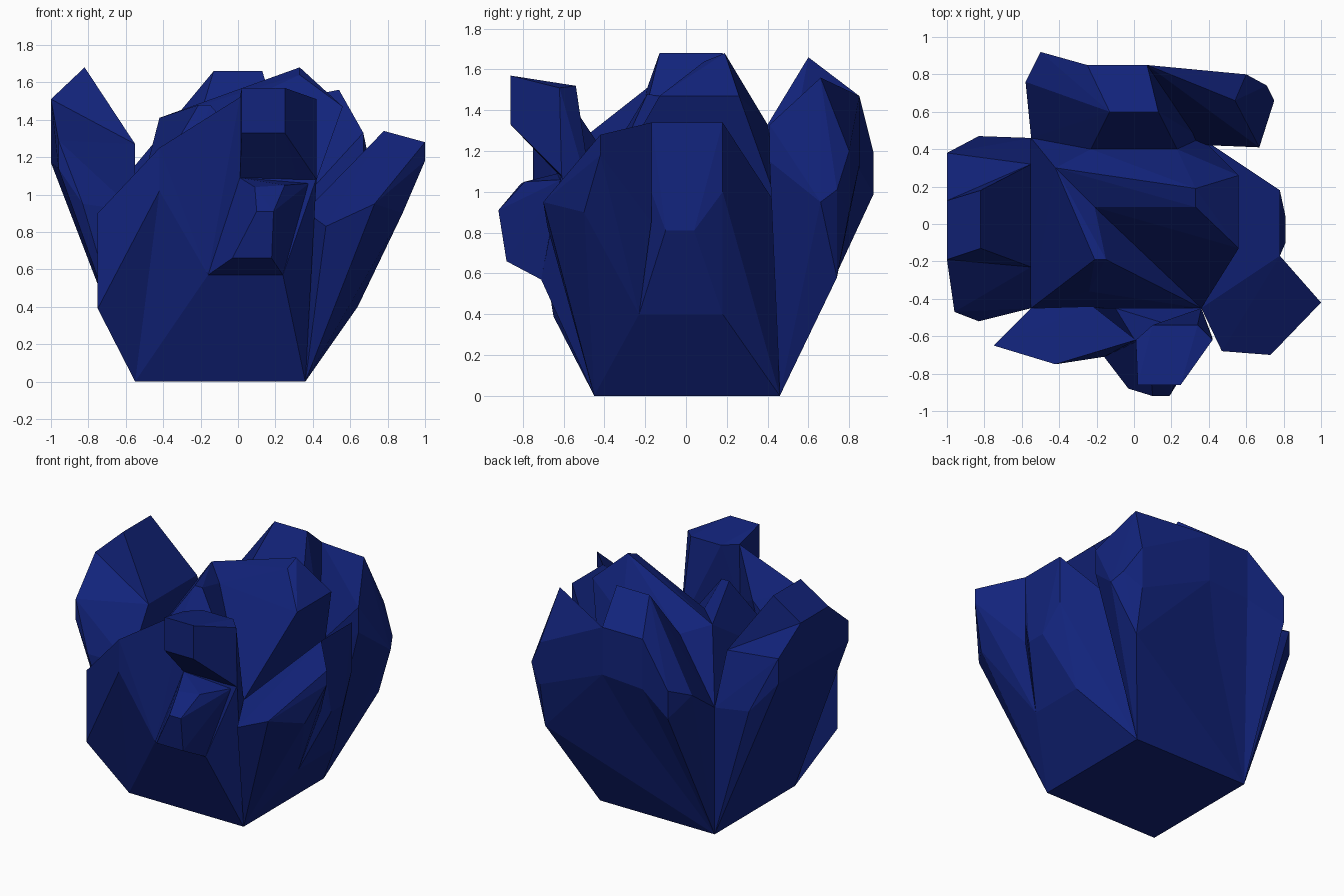
import bpy, bmesh

mat = bpy.data.materials.new("deep_blue")
mat.diffuse_color = (0.006, 0.017, 0.20, 1)

# Core cube limits: every lobe grows out of one of its faces
X0, X1, Y0, Y1, H = -0.55, 0.36, -0.45, 0.46, 0.91


def post(x, y):
    """Bottom and top corner of the core cube."""
    return [(x, y, 0), (x, y, H)]


LF, RF, LB, RB = post(X0, Y0), post(X1, Y0), post(X0, Y1), post(X1, Y1)


def facet(name, pts):
    """Flat-sided chunk wrapped around a few points."""
    bm = bmesh.new()
    for p in pts:
        bm.verts.new(p)
    res = bmesh.ops.convex_hull(bm, input=bm.verts[:])
    junk = set(res["geom_interior"]) | set(res["geom_unused"])
    bmesh.ops.delete(bm, geom=[v for v in junk if isinstance(v, bmesh.types.BMVert)], context='VERTS')
    bmesh.ops.dissolve_limit(bm, angle_limit=0.03, verts=bm.verts[:], edges=bm.edges[:])
    bmesh.ops.recalc_face_normals(bm, faces=bm.faces[:])
    me = bpy.data.meshes.new(name)
    bm.to_mesh(me)
    bm.free()
    me.materials.append(mat)
    ob = bpy.data.objects.new(name, me)
    bpy.context.collection.objects.link(ob)
    return ob


# Core
facet("core", LF + RF + LB + RB)

# Left lobe: broad body and a tall tip leaning outward
shoulder = [(-1, -.19, 1.51), (-1, .125, 1.51), (-.55, -.23, 1.27), (-.55, .32, 1.27)]
facet("left_lobe", LF + LB + shoulder + [
    (-.96, -.47, 1.29), (-.96, -.47, 1.14), (-.83, -.52, .95),
    (-1, .38, 1.35), (-1, .38, 1.17), (-.83, .47, .96)])
facet("left_tip", shoulder + [(-.82, -.13, 1.68), (-.82, .18, 1.68)])

# Front: slanted slab in two folds, upper block and lower nose
fold = [(-.42, -.75, 1.25), (-.42, -.75, 1.02), (-.22, -.44, 1.25)]
facet("front_slab_outer", LF + fold + [(-.75, -.65, .39), (-.75, -.65, .9)])
facet("front_slab_inner", LF + fold + [
    (.01, -.62, 1.52), (.01, -.63, 1.09), (-.16, -.71, .57)])
facet("front_filler", RF + [LF[0],
    (-.16, -.71, .57), (.24, -.71, .57), (.01, -.63, 1.09), (.42, -.61, 1.09),
    (-.1, -.45, 1.1)])
facet("front_block", [
    (.02, -.86, 1.57), (.25, -.86, 1.57), (.02, -.86, 1.33), (.25, -.86, 1.33),
    (.01, -.63, 1.09), (.42, -.61, 1.08), (.01, -.62, 1.52), (.42, -.62, 1.51),
    (.1, -.54, 1.52), (.34, -.54, 1.52), RF[1]])
facet("front_nose", [
    (-.16, -.71, .57), (.24, -.71, .57), (-.03, -.88, .66), (.18, -.88, .66),
    (.1, -.92, .91), (.19, -.92, .91), (.09, -.81, 1.04), (.25, -.79, 1.05),
    (.01, -.63, 1.09), (.38, -.61, 1.06)])

# Right: centre bulge and the wing reaching to the front
facet("right_bulge", RF + RB + [
    (.64, -.23, .4), (.64, .18, .4), (.81, -.1, .81), (.81, .04, .81),
    (.78, -.17, 1.0), (.78, .18, 1.0), (.78, -.17, 1.34), (.78, .18, 1.34)])
facet("right_wing", RF + [
    (1, -.42, 1.28), (1, -.42, 1.18), (.88, -.5, .9), (.73, -.7, .95),
    (.47, -.68, .83), (.78, -.17, 1.34), (.78, -.17, .85), (.64, -.23, .4)])

# Back: left wing, centre with the peak, right wing swung outward
facet("back_left_wing", LB + [
    (-.5, .92, 1.19), (-.5, .92, .99), (-.58, .76, 1.12), (-.25, .85, 1.47),
    (-.25, .85, 1.11), (-.13, .6, 1.66), (-.23, .4, 1.33)])
facet("back_centre", LB + RB + [
    (-.25, .85, 1.47), (.07, .85, 1.47), (-.25, .85, 1.11), (.07, .85, 1.13),
    (-.13, .6, 1.66), (.13, .6, 1.66), (-.23, .4, 1.33), (.23, .4, 1.33)])
facet("back_right_wing", RB + [LB[0],
    (.07, .85, 1.13), (.07, .85, 1.47), (.6, .8, 1.2), (.6, .8, .9),
    (.71, .74, 1.01), (.75, .66, .95), (.54, .66, 1.56), (.67, .41, 1.33),
    (.67, .41, 1.15), (.6, .74, .58)])

# Top: sloping ridge and a small bump in front of it
facet("top_ridge", [LB[1], RB[1], RF[1],
    (-.42, .3, 1.41), (-.21, .09, 1.39),
    (.33, .19, 1.68), (.33, .09, 1.64), (.56, .26, 1.47), (.56, -.13, 1.47),
    (-.23, .4, 1.33), (.23, .4, 1.33)])
facet("top_bump", [LF[1], RF[1], LB[1],
    (-.42, .3, 1.41), (-.21, .09, 1.39), (-.21, -.19, 1.48), (-.15, -.19, 1.48),
    (-.24, -.36, 1.2), (.01, -.36, 1.15)])
